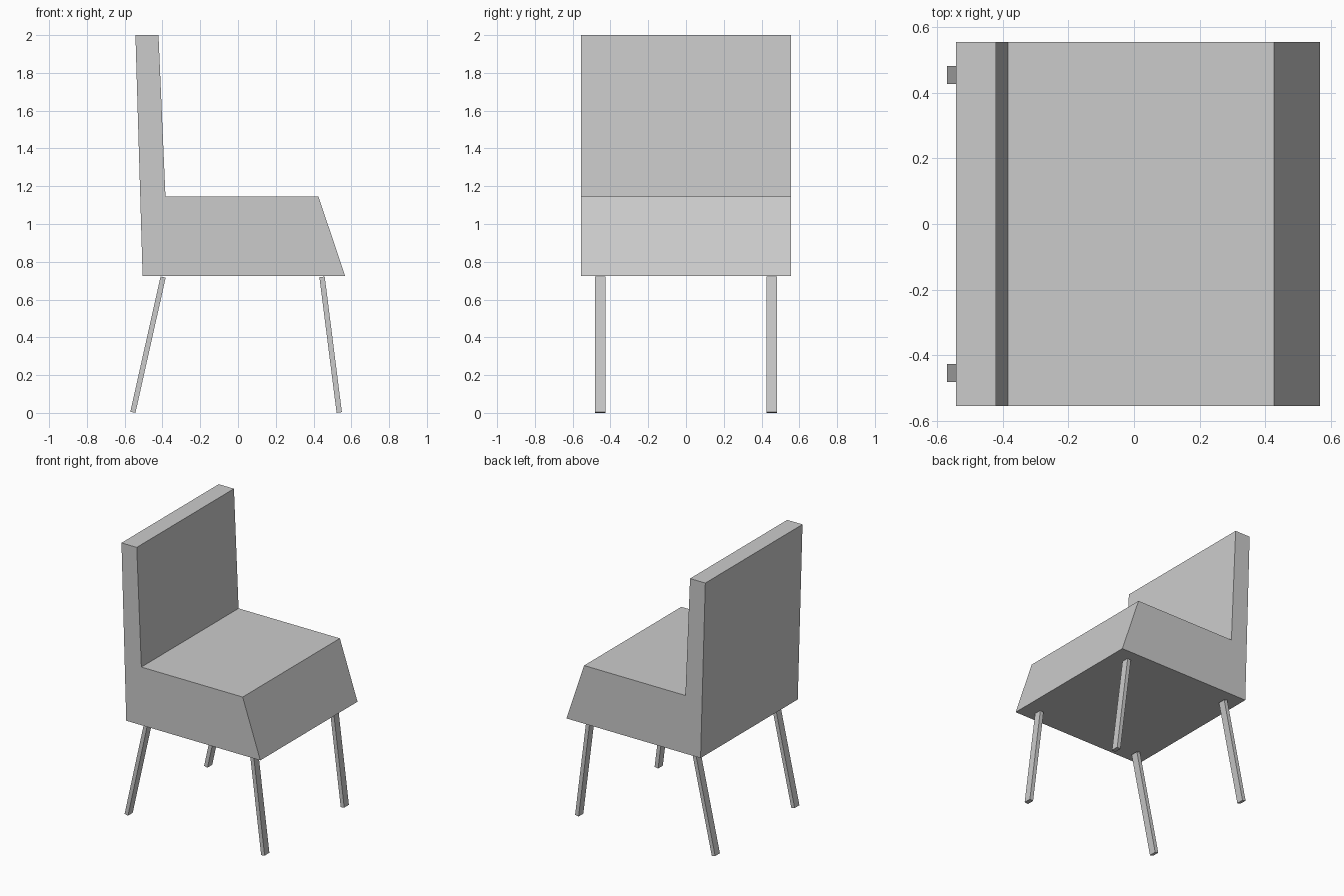
import bpy
import bmesh

if "Cube" in bpy.data.objects:
    bpy.data.objects.remove(bpy.data.objects["Cube"])


def extrude_profile(name, points, y0, y1):
    """Make a solid by extruding an x-z profile along y."""
    bm = bmesh.new()
    face = bm.faces.new([bm.verts.new((x, y0, z)) for x, z in points])
    res = bmesh.ops.extrude_face_region(bm, geom=[face])
    verts = [g for g in res["geom"] if isinstance(g, bmesh.types.BMVert)]
    bmesh.ops.translate(bm, verts=verts, vec=(0, y1 - y0, 0))
    bmesh.ops.recalc_face_normals(bm, faces=bm.faces)
    mesh = bpy.data.meshes.new(name)
    bm.to_mesh(mesh)
    bm.free()
    obj = bpy.data.objects.new(name, mesh)
    bpy.context.collection.objects.link(obj)
    return obj


# Seat block and backrest share one L-shaped side profile
extrude_profile("seat_and_backrest", [
    (-0.505, 0.725), (0.567, 0.725), (0.426, 1.145),
    (-0.384, 1.145), (-0.421, 2.0), (-0.543, 2.0)], -0.555, 0.555)

# Splayed flat legs with square-cut ends, mirrored across y
leg_profiles = {
    "back_legs": [(-0.570, 0.006), (-0.543, 0.0), (-0.383, 0.716), (-0.410, 0.722)],
    "front_legs": [(0.522, 0.0), (0.550, 0.004), (0.459, 0.722), (0.431, 0.718)],
}
for name, points in leg_profiles.items():
    leg = extrude_profile(name, points, 0.427, 0.481)
    mirror = leg.modifiers.new("mirror", 'MIRROR')
    mirror.use_axis = (False, True, False)
